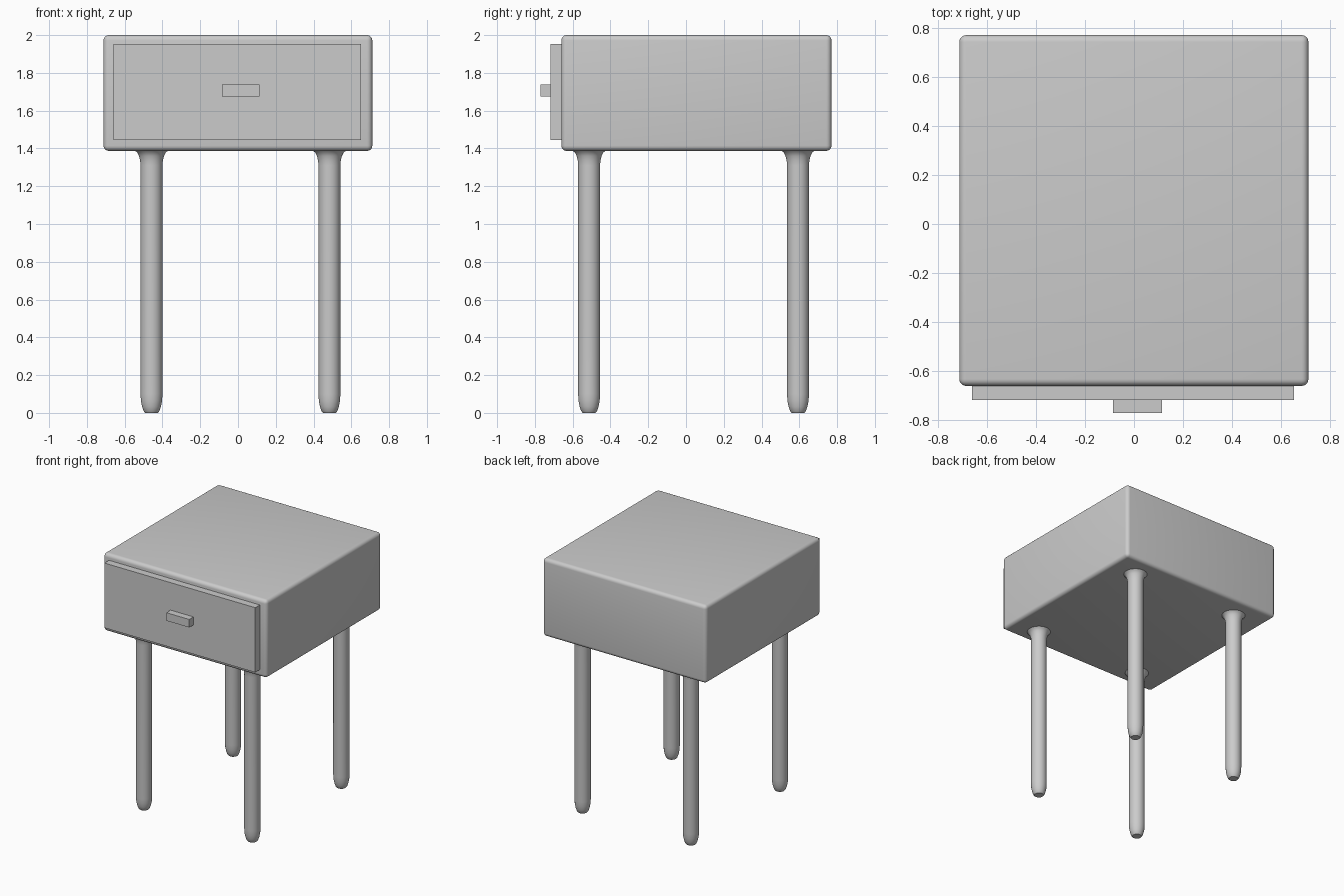
import bpy, bmesh, math

if "Cube" in bpy.data.objects:
    bpy.data.objects.remove(bpy.data.objects["Cube"])


def finish(name, bm):
    bmesh.ops.recalc_face_normals(bm, faces=bm.faces)
    mesh = bpy.data.meshes.new(name)
    bm.to_mesh(mesh)
    bm.free()
    obj = bpy.data.objects.new(name, mesh)
    bpy.context.collection.objects.link(obj)
    return obj


def smooth(obj, degrees):
    bpy.ops.object.select_all(action='DESELECT')
    obj.select_set(True)
    bpy.context.view_layer.objects.active = obj
    bpy.ops.object.shade_smooth_by_angle(angle=math.radians(degrees))


def box(name, lo, hi, bevel=0.0):
    bm = bmesh.new()
    bmesh.ops.create_cube(bm, size=1)
    for v in bm.verts:
        v.co = [(lo[i] + hi[i]) / 2 + v.co[i] * (hi[i] - lo[i]) for i in range(3)]
    if bevel:
        bmesh.ops.bevel(bm, geom=bm.edges[:], offset=bevel, segments=5,
                        profile=0.5, affect='EDGES')
    obj = finish(name, bm)
    if bevel:
        smooth(obj, 35)
    return obj


def turned(name, x, y, profile, sides=32):
    # Revolve a (radius, height) profile around a vertical axis
    bm = bmesh.new()
    rings = []
    for r, z in profile:
        rings.append([bm.verts.new((x + r * math.cos(2 * math.pi * i / sides),
                                    y + r * math.sin(2 * math.pi * i / sides), z))
                      for i in range(sides)])
    for a, b in zip(rings, rings[1:]):
        for i in range(sides):
            j = (i + 1) % sides
            bm.faces.new((a[i], a[j], b[j], b[i]))
    bm.faces.new(rings[0][::-1])
    bm.faces.new(rings[-1])
    obj = finish(name, bm)
    smooth(obj, 40)
    return obj


# Rounded cabinet, drawer front and handle
box("cabinet", (-0.712, -0.66, 1.387), (0.711, 0.77, 2.0), bevel=0.028)
box("drawer_front", (-0.66, -0.717, 1.445), (0.652, -0.65, 1.954))
box("drawer_handle", (-0.085, -0.77, 1.675), (0.115, -0.71, 1.738))

# Round legs with a tapered foot and a flared top
leg_profile = [(0.034, 0.0), (0.042, 0.01), (0.05, 0.033), (0.056, 0.063),
               (0.058, 0.1), (0.058, 1.31), (0.06, 1.335), (0.066, 1.36),
               (0.075, 1.378), (0.09, 1.39)]
for depth, y in (("front", -0.513), ("back", 0.593)):
    for side, x in (("left", -0.458), ("right", 0.484)):
        turned(f"{depth}_{side}_leg", x, y, leg_profile)
